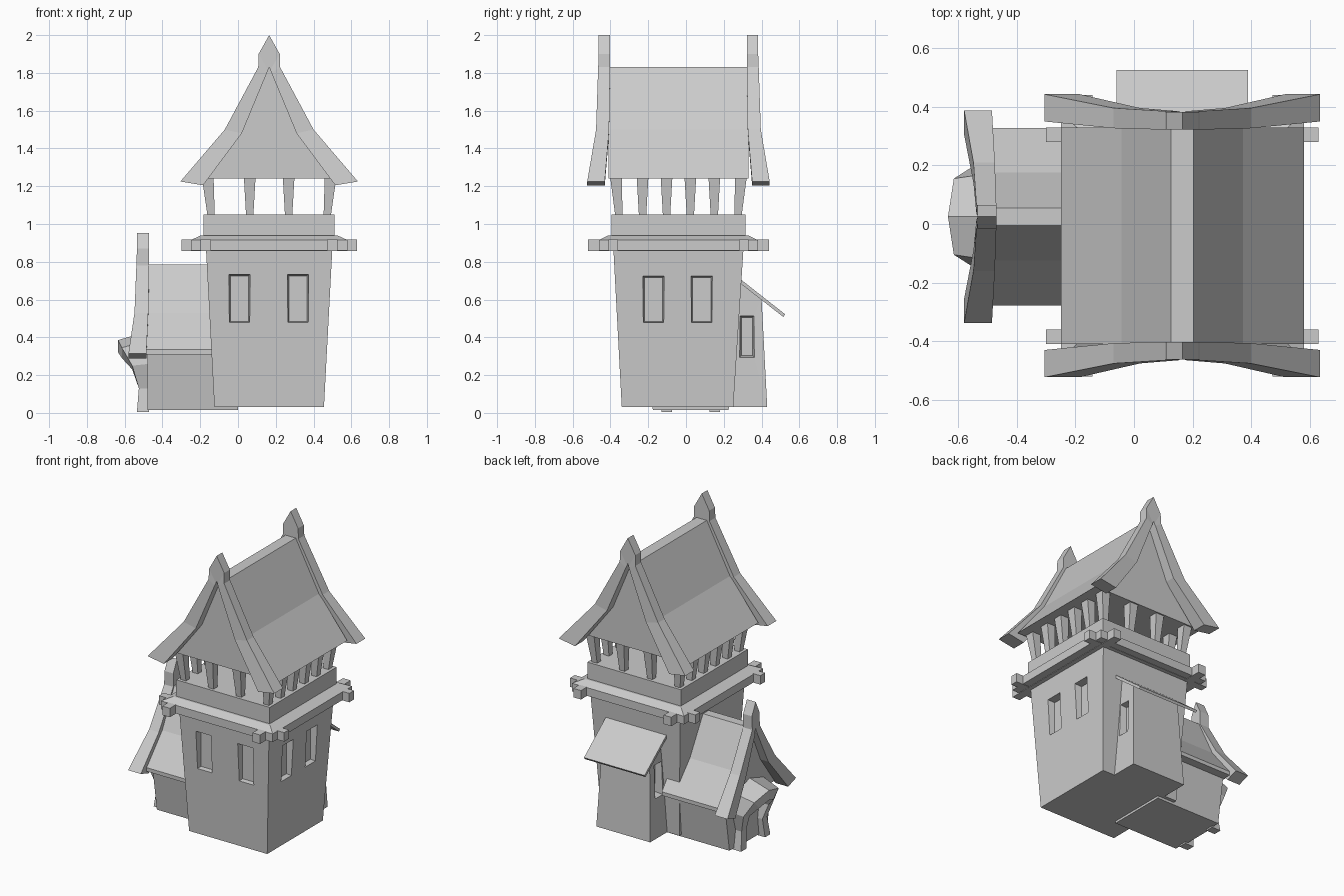
import bpy
import bmesh

if "Cube" in bpy.data.objects:
    bpy.data.objects.remove(bpy.data.objects["Cube"], do_unlink=True)

# One plain stone colour
grey = bpy.data.materials.new("plain_grey")
grey.use_nodes = True
COLOR = (0.6, 0.6, 0.6, 1)
grey.diffuse_color = COLOR
grey.node_tree.nodes["Principled BSDF"].inputs["Base Color"].default_value = COLOR

CX, CY = 0.165, -0.04   # tower centre
HY = 0.025              # side house ridge line


def loft(name, loops):
    """Skin a row of equal-length point loops and cap both ends."""
    bm = bmesh.new()
    rows = [[bm.verts.new(p) for p in loop] for loop in loops]
    n = len(rows[0])
    for a, b in zip(rows, rows[1:]):
        for i in range(n):
            j = (i + 1) % n
            bm.faces.new((a[i], a[j], b[j], b[i]))
    bm.faces.new(rows[0])
    bm.faces.new(rows[-1])
    bmesh.ops.recalc_face_normals(bm, faces=bm.faces)
    mesh = bpy.data.meshes.new(name)
    bm.to_mesh(mesh)
    bm.free()
    mesh.materials.append(grey)
    obj = bpy.data.objects.new(name, mesh)
    bpy.context.collection.objects.link(obj)
    return obj


def rect(x, y, hx, hy, z):
    return [(x - hx, y - hy, z), (x + hx, y - hy, z), (x + hx, y + hy, z), (x - hx, y + hy, z)]


def box(name, x, y, z0, z1, hx, hy):
    return loft(name, [rect(x, y, hx, hy, z0), rect(x, y, hx, hy, z1)])


def cut(target, cutters):
    """Carve recesses, then drop the cutters."""
    for c in cutters:
        mod = target.modifiers.new("recess", 'BOOLEAN')
        mod.operation = 'DIFFERENCE'
        mod.solver = 'EXACT'
        mod.object = c
    bpy.context.view_layer.update()
    dg = bpy.context.evaluated_depsgraph_get()
    mesh = bpy.data.meshes.new_from_object(target.evaluated_get(dg))
    target.modifiers.clear()
    target.data = mesh
    for c in cutters:
        bpy.data.objects.remove(c, do_unlink=True)


def window(axis, centre, half, z0, z1, outer, inner):
    """Tapered window cutter running from outer to inner along the axis."""
    loops = []
    for d, m in ((outer, 0), (inner, 0.014)):
        pts = [(centre - half + m, z0 + m), (centre + half - m, z0 + m),
               (centre + half - m, z1 - m), (centre - half + m, z1 - m)]
        loops.append([(d, u, z) if axis == 'x' else (u, d, z) for u, z in pts])
    return loft("window_cutter", loops)


def mirrored(half):
    """Half a section list from eave to ridge, continued down the other side."""
    return half + [[(-u, d, z) for u, d, z in s] for s in reversed(half[:-1])]


# Tower shaft with recessed windows
tower = loft("tower_wall", [rect(CX, -0.045, 0.29, 0.295, 0.03), rect(CX, CY, 0.335, 0.345, 0.88)])
cutters = [window('y', x, 0.0625, 0.47, 0.74, -0.41, -0.335) for x in (0.008, 0.318)]
cutters += [window('x', y, 0.0625, 0.47, 0.73, 0.53, 0.445) for y in (-0.172, 0.083)]
cut(tower, cutters)

# Gallery floor, beams, parapet
loft("gallery_floor", [rect(CX, CY, 0.415, 0.42, 0.86), rect(CX, CY, 0.415, 0.42, 0.915),
                       rect(CX, CY, 0.36, 0.37, 0.94)])
for s in (-1, 1):
    box("cross_beam", CX, CY + s * 0.345, 0.858, 0.918, 0.465, 0.025)
    box("long_beam", CX + s * 0.335, CY, 0.857, 0.917, 0.028, 0.48)
box("parapet", CX, CY, 0.93, 1.05, 0.347, 0.355)

# Posts, flared at the top and leaning outward at the corners
xs = [-0.307, -0.103, 0.103, 0.307]
ys = [-0.315, -0.19, -0.063, 0.063, 0.19, 0.315]
for x in xs:
    for y in ys:
        if abs(x) > 0.3 or abs(y) > 0.3:
            lx = 1.06 if abs(x) > 0.3 else 1
            ly = 1.05 if abs(y) > 0.3 else 1
            loft("gallery_post", [rect(CX + x, CY + y, 0.019, 0.019, 1.04),
                                  rect(CX + x * lx, CY + y * ly, 0.031, 0.031, 1.25)])

# Main roof
roof = [(-0.415, 1.24), (-0.207, 1.5), (-0.038, 1.83), (0.038, 1.83), (0.207, 1.5), (0.415, 1.24)]
loft("main_roof", [[(CX + x, CY + y, z) for x, z in roof] for y in (-0.37, 0.37)])

# Gable boards: outer point, inner point, near depth, far depth
board = [((-0.47, 1.225), (-0.35, 1.205), 0.39, 0.483),
         ((-0.235, 1.5), (-0.145, 1.48), 0.367, 0.436),
         ((-0.058, 1.83), (-0.012, 1.8), 0.362, 0.425),
         ((-0.056, 1.9), (-0.006, 1.815), 0.362, 0.422),
         ((0, 2.0), (0, 1.83), 0.362, 0.422)]
half = [[(o[0], a, o[1]), (i[0], a, i[1]), (i[0], b, i[1]), (o[0], b, o[1])] for o, i, a, b in board]
for s in (-1, 1):
    loft("gable_board", [[(CX + u, CY + s * d, z) for u, d, z in sec] for sec in mirrored(half)])

# Rear lean-to with side windows and sloping roof
lean = loft("lean_to_wall", [
    [(CX - 0.2, 0.15, 0.03), (CX + 0.2, 0.15, 0.03), (CX + 0.2, 0.43, 0.03), (CX - 0.2, 0.43, 0.03)],
    [(CX - 0.175, 0.15, 0.8), (CX + 0.175, 0.15, 0.8), (CX + 0.175, 0.4, 0.605), (CX - 0.175, 0.4, 0.605)]])
cut(lean, [window('x', 0.323, 0.043, 0.29, 0.52, CX + s * 0.21, CX + s * 0.14) for s in (-1, 1)])
slope = [(0.25, 0.715), (0.515, 0.508), (0.525, 0.522), (0.25, 0.738)]
loft("lean_to_roof", [[(CX + x, y, z) for y, z in slope] for x in (-0.225, 0.225)])

# Side house walls and roof
loft("house_wall", [rect(-0.24, HY, 0.24, 0.2, 0.015), rect(-0.24, HY, 0.24, 0.25, 0.34)])
house = [(-0.303, 0.31), (-0.303, 0.335), (-0.15, 0.53), (-0.03, 0.785),
         (0.03, 0.785), (0.15, 0.53), (0.303, 0.335), (0.303, 0.31)]
loft("house_roof", [[(x, HY + y, z) for y, z in house] for x in (-0.49, -0.05)])

# Side house gable board
board = [((-0.363, 0.315), (-0.28, 0.288), 0.485, 0.58),
         ((-0.185, 0.53), (-0.115, 0.51), 0.475, 0.548),
         ((-0.04, 0.78), (-0.01, 0.74), 0.47, 0.538),
         ((-0.04, 0.87), (-0.005, 0.76), 0.47, 0.535),
         ((0, 0.952), (0, 0.775), 0.47, 0.535)]
half = [[(o[0], -a, o[1]), (i[0], -a, i[1]), (i[0], -b, i[1]), (o[0], -b, o[1])] for o, i, a, b in board]
loft("house_gable_board", [[(d, HY + u, z) for u, d, z in sec] for sec in mirrored(half)])

# Flaring door surround: outer point, inner point, front depth, rise at the back
arch = [((-0.155, 0.005), (-0.1, 0.005), 0.535, 0),
        ((-0.135, 0.13), (-0.085, 0.13), 0.525, 0),
        ((-0.165, 0.25), (-0.1, 0.23), 0.56, 0.01),
        ((-0.13, 0.345), (-0.075, 0.29), 0.615, 0.04),
        ((0, 0.385), (0, 0.32), 0.635, 0.05)]
half = [[(o[0] * (1 + r * 4), -0.47, o[1] + r), (i[0], -0.47, i[1]), (i[0], -f, i[1]), (o[0], -f, o[1])]
        for o, i, f, r in arch]
loft("door_surround", [[(d, HY + u, z) for u, d, z in sec] for sec in mirrored(half)])
box("door", -0.482, HY, 0.015, 0.33, 0.008, 0.1)
